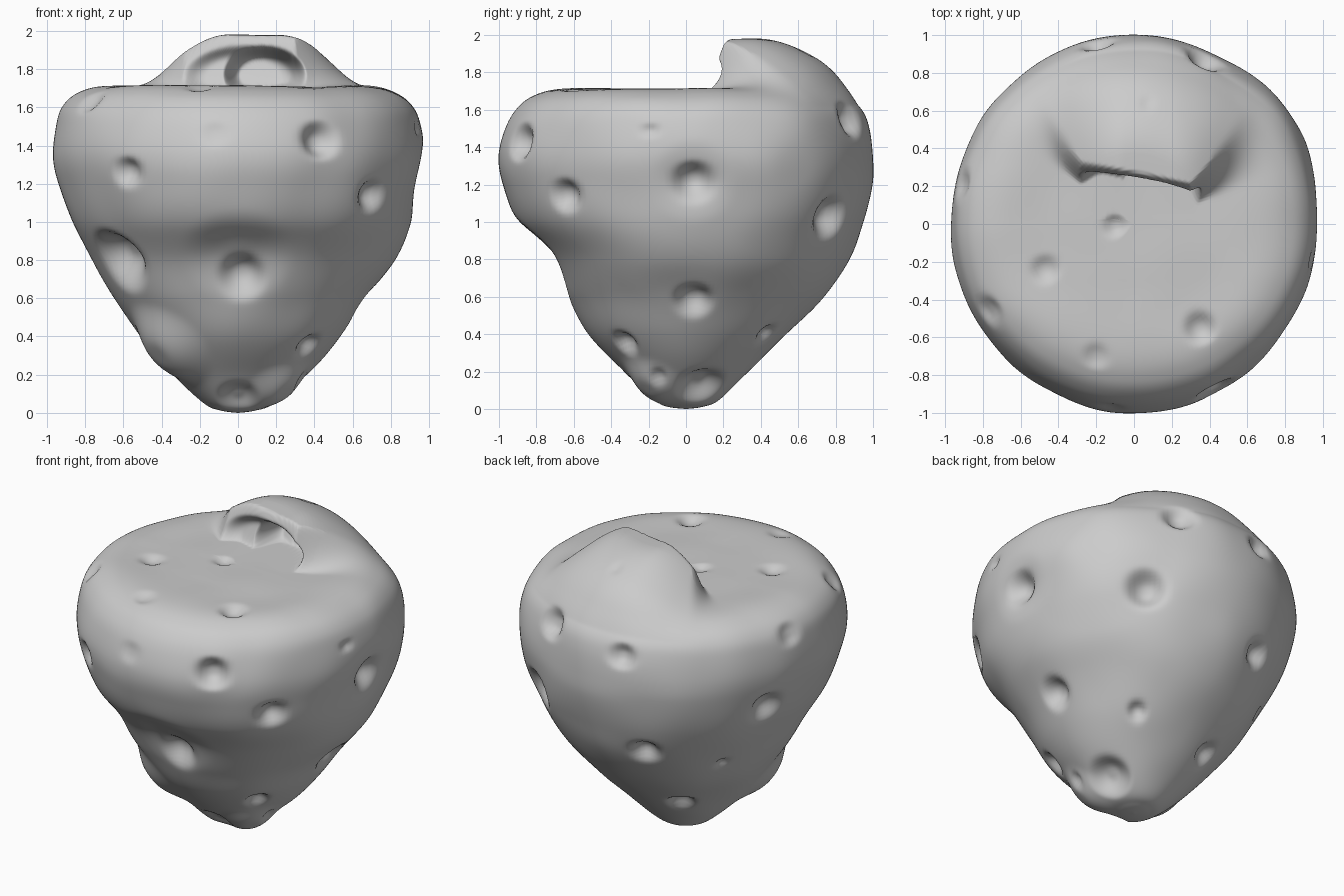
import bpy, bmesh
from math import sin, cos, pi, radians, hypot
from mathutils import Vector, noise
from mathutils.bvhtree import BVHTree

if "Cube" in bpy.data.objects:
    bpy.data.objects.remove(bpy.data.objects["Cube"])

# Body cross-sections: z, then reach toward +x, -x, +y, -y
ROWS = [(0, 0, 0, 0, 0), (.012, .09, .09, .09, .1), (.05, .19, .18, .18, .2),
        (.2, .37, .34, .33, .34), (.4, .54, .51, .54, .52), (.6, .67, .65, .74, .63),
        (.8, .82, .76, .87, .725), (1, .91, .87, .95, .9), (1.2, .95, .94, .995, .98),
        (1.35, .97, .97, 1, 1), (1.5, .955, .955, .98, .965), (1.6, .92, .92, .94, .91),
        (1.67, .84, .84, .86, .83), (1.71, .7, .7, .74, .7), (1.71, .46, .46, .5, .46),
        (1.71, .22, .22, .24, .22), (1.71, 0, 0, 0, 0)]
SEG, SUB = 200, 11


def smooth(t):
    t = max(0, min(1, t))
    return t * t * (3 - 2 * t)


def spline(i, t):
    p = [ROWS[max(0, min(len(ROWS) - 1, i + k))] for k in (-1, 0, 1, 2)]
    return [.5 * (2 * b + (c - a) * t + (2 * a - 5 * b + 4 * c - d) * t * t
                  + (3 * b - a - 3 * c + d) * t ** 3) for a, b, c, d in zip(*p)]


# Raised hump on the back half of the top, with a steep front step
def hump(x, y):
    right, left = max(0, x - .3), max(0, -.28 - x)
    edge = .21 - .2 * x + .6 * right + .5 * left
    width = .13 + min(.6 * right + 1.5 * right ** 2 + .6 * left + 1.5 * left ** 2, .6)
    crest = .27 * smooth((x + .65) / .6) * smooth((.95 - x) / .75)
    fall = sin(pi / 2 * max(0, min(1, (.92 - hypot(x, y)) / .55)))
    return crest * smooth((y - edge + .06) / width) * fall


def make_body():
    bm = bmesh.new()
    rings = []
    for i in range(len(ROWS) - 1):
        for s in range(SUB):
            z, px, nx, py, ny = spline(i, s / SUB)
            if i == 0 and s == 0:
                continue
            ring = []
            for k in range(SEG):
                a = 2 * pi * k / SEG
                c, d = cos(a), sin(a)
                r = (px if c > 0 else nx) * c * c + (py if d > 0 else ny) * d * d
                x, y = r * c, r * d
                top = smooth((z - 1.45) / .2)
                ring.append(bm.verts.new((x, y, max(z, 0) + top * hump(x, y))))
            rings.append(ring)
    for lo, hi in zip(rings, rings[1:]):
        for k in range(SEG):
            n = (k + 1) % SEG
            bm.faces.new((lo[k], lo[n], hi[n], hi[k]))
    for ring, z, flip in ((rings[0], 0, True), (rings[-1], 1.71 + hump(0, 0), False)):
        tip = bm.verts.new((0, 0, z))
        for k in range(SEG):
            pair = (ring[k], ring[(k + 1) % SEG])
            bm.faces.new((tip, *(pair[::-1] if flip else pair)))
    # gentle lumps
    bm.normal_update()
    for v in bm.verts:
        v.co += v.normal * .01 * noise.noise(v.co * 3.2) * smooth(v.co.z / .2)
    bm.normal_update()
    return bm


bm = make_body()
tree = BVHTree.FromBMesh(bm)


def press(hit, normal, radius, depth):
    reach = radius * 1.2
    for vert in bm.verts:
        d = (vert.co - hit).length
        if d < reach:
            vert.co -= normal * depth * smooth(1.25 * (1 - d / reach))


def view_ray(azimuth, elevation, u, v):
    a, e = radians(azimuth), radians(elevation)
    right = Vector((cos(a), sin(a), 0))
    out = Vector((sin(a) * cos(e), -cos(a) * cos(e), sin(e)))
    up = out.cross(right)
    return tree.ray_cast(Vector((0, 0, 1)) + right * u + up * v + out * 4, -out)


# Broad swellings: place, radius, height
for place, radius, height in (((-.4, -.3, .32), .24, .07), ((.78, .55, 1.3), .42, .035),
                              ((.24, -.2, .12), .17, .045)):
    hit, normal, _, _ = tree.find_nearest(Vector(place))
    press(hit, normal, radius, -height)
tree = BVHTree.FromBMesh(bm)

# Pits by viewing direction: sideways, upward (from mid height), radius, depth
PITS = {
    (0, 0): [(0, -.17, .26, .035), (.43, .43, .1, .08), (-.58, .26, .08, .06),
             (.7, .14, .09, .07), (.02, -.29, .12, .07), (-.62, -.2, .17, .12),
             (.37, -.65, .075, .055), (0, -.925, .11, .045), (-.12, .46, .07, .015)],
    (90, 0): [(.04, .22, .2, .025), (.04, .21, .11, .08), (.77, .03, .12, .09),
              (.04, -.42, .1, .07), (.08, -.88, .13, .07), (.43, -.6, .06, .045),
              (.88, .55, .1, .07), (-.15, -.83, .05, .025)],
    (0, 90): [(-.47, -.24, .075, .03), (-.1, -.01, .06, .025), (.35, -.55, .085, .045),
              (-.77, -.46, .08, .03), (-.2, -.7, .07, .02), (.07, .64, .04, .012)],
    (35, 27): [(.66, .12, .04, .025)],
    (215, 27): [(-.39, .05, .08, .055), (-.25, -.52, .09, .07), (.22, -.58, .04, .035),
                (.49, -.25, .11, .07), (-.03, -.81, .09, .06), (.63, .19, .08, .03)],
}
for (az, el), pits in PITS.items():
    for u, v, radius, depth in pits:
        hit, normal, _, _ = view_ray(az, el, u, v)
        if hit is not None:
            press(hit, normal, radius, depth)

# Finer faces on the hump's front step, then a cave and undercut pushed into it
step = [e for e in bm.edges if all(-.38 < v.co.x < .42 and .02 < v.co.y < .4 and
                                   v.co.z > 1.66 for v in e.verts)]
bmesh.ops.subdivide_edges(bm, edges=step, cuts=3, use_grid_fill=True)
for v in bm.verts:
    x, y, z = v.co
    if y < .36 and z > 1.69:
        near = smooth((y - .05) / .08)
        for cx, cz, rx, rz, push in ((.14, 1.77, .22, .15, .2), (.03, 1.75, .33, .18, .08)):
            q = ((x - cx) / rx) ** 2 + ((z - cz) / rz) ** 2
            v.co.y += near * push * smooth(1.5 * (1 - q))
bm.normal_update()

mesh = bpy.data.meshes.new("rock_body")
bm.to_mesh(mesh)
bm.free()
for face in mesh.polygons:
    face.use_smooth = True
body = bpy.data.objects.new("rock_body", mesh)
bpy.context.scene.collection.objects.link(body)
soft = body.modifiers.new("soften", 'SMOOTH')
soft.factor = .5
soft.iterations = 3
